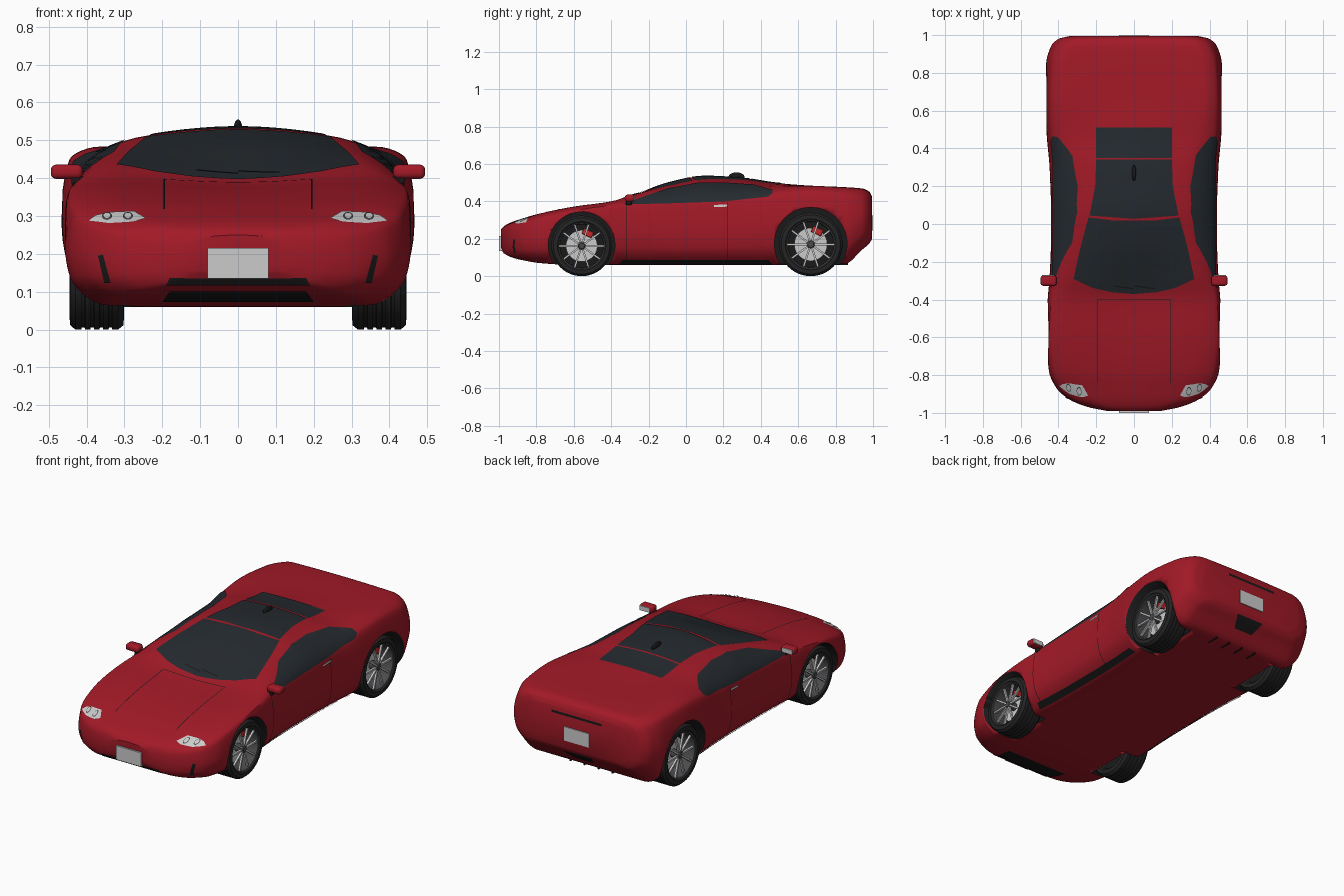
import bpy, bmesh, math
from mathutils import Vector, Matrix
from mathutils.bvhtree import BVHTree

if "Cube" in bpy.data.objects:
    bpy.data.objects.remove(bpy.data.objects["Cube"])


def material(name, r, g, b):
    m = bpy.data.materials.new(name)
    m.diffuse_color = (r, g, b, 1)
    m.use_nodes = True
    m.node_tree.nodes["Principled BSDF"].inputs["Base Color"].default_value = m.diffuse_color
    return m


RED = material("red_paint", .36, .010, .020)
GLASS = material("dark_glass", .018, .023, .028)
BLACK = material("black_trim", .010, .010, .011)
TYRE = material("tyre_rubber", .018, .018, .019)
SILVER = material("silver", .55, .55, .55)
LIGHT = material("plate_white", .62, .62, .60)
DARK = material("dark_metal", .07, .07, .075)
CALIPER = material("caliper_red", .55, .02, .02)


def finish(name, bm, *mats, angle=35):
    me = bpy.data.meshes.new(name)
    bm.to_mesh(me)
    bm.free()
    ob = bpy.data.objects.new(name, me)
    bpy.context.collection.objects.link(ob)
    for m in mats:
        me.materials.append(m)
    bpy.ops.object.select_all(action='DESELECT')
    ob.select_set(True)
    bpy.context.view_layer.objects.active = ob
    bpy.ops.object.shade_smooth_by_angle(angle=math.radians(angle))
    return ob


def curve(xs, ys, x):
    """Monotone cubic interpolation."""
    n = len(xs)
    s = [(ys[i + 1] - ys[i]) / max(xs[i + 1] - xs[i], 1e-9) for i in range(n - 1)]
    d = [s[0]] + [2 * a * b / (a + b) if a * b > 0 else 0 for a, b in zip(s, s[1:])] + [s[-1]]
    i = max(k for k in range(n - 1) if k == 0 or xs[k] <= x)
    h = xs[i + 1] - xs[i]
    t = (x - xs[i]) / max(h, 1e-9)
    return ((1 + 2 * t) * (1 - t) ** 2 * ys[i] + t * (1 - t) ** 2 * h * d[i]
            + t * t * (3 - 2 * t) * ys[i + 1] + t * t * (t - 1) * h * d[i + 1])


# Body stations: y, bottom z, half width, shoulder x/z, roof edge x/z, centre z
ST = [(-.99, .155, .14, .12, .225, .08, .245, .25),
      (-.97, .12, .24, .22, .235, .14, .265, .27),
      (-.93, .10, .34, .32, .255, .20, .285, .29),
      (-.87, .085, .41, .39, .278, .25, .305, .31),
      (-.78, .07, .45, .43, .31, .30, .335, .335),
      (-.60, .06, .465, .448, .35, .33, .372, .365),
      (-.40, .06, .457, .44, .378, .33, .40, .387),
      (-.28, .06, .447, .43, .385, .32, .437, .43),
      (-.10, .06, .44, .43, .387, .29, .477, .498),
      (.10, .06, .44, .43, .392, .27, .507, .535),
      (.30, .06, .447, .43, .407, .28, .502, .525),
      (.47, .06, .462, .44, .435, .34, .480, .50),
      (.65, .06, .47, .445, .45, .37, .483, .485),
      (.85, .065, .465, .435, .44, .36, .474, .476),
      (.94, .14, .44, .405, .43, .33, .466, .469),
      (.98, .175, .40, .37, .41, .30, .447, .452),
      (.995, .20, .34, .32, .385, .26, .42, .425)]
COLS = list(zip(*ST))


def section(y):
    zb, w, xs, zs, xr, zr, zt = (curve(COLS[0], c, y) for c in COLS[1:])
    p = [(-.75 * w, zb), (0, zb), (.75 * w, zb), (.965 * w, zb + .25 * (zs - zb)),
         (w, zb + .55 * (zs - zb)), (xs, zs), (xr, zr), (0, zt), (-xr, zr)]
    t = [0]
    for a, b in zip(p, p[1:]):
        t.append(t[-1] + math.dist(a, b))
    half = []
    for i in range(1, 7):
        for k in range(6):
            u = t[i] + (t[i + 1] - t[i]) * k / 6
            half.append((curve(t, [q[0] for q in p], u), curve(t, [q[1] for q in p], u)))
    half.append((0, zt))
    return [(x, y, z) for x, z in half] + [(-x, y, z) for x, z in half[-2:0:-1]]


# Lofted body shell
ys = [a + (b - a) * k / 5 for a, b in zip(COLS[0], COLS[0][1:]) for k in range(5)] + [.995]
bm = bmesh.new()
rings = [[bm.verts.new(c) for c in section(y)] for y in ys]
for a, b in zip(rings, rings[1:]):
    for i in range(len(a)):
        j = (i + 1) % len(a)
        bm.faces.new((a[i], a[j], b[j], b[i]))
bm.faces.new(rings[0])
bm.faces.new(rings[-1])
bmesh.ops.recalc_face_normals(bm, faces=bm.faces[:])
BVH = BVHTree.FromBMesh(bm)
body = finish("body", bm, RED, BLACK)

# Wheel arches cut into the shell
WHEELS = [("front", -.558, .162, .178), ("rear", .667, .17, .194)]
for end, wy, r, arch in WHEELS:
    for s in (1, -1):
        bm = bmesh.new()
        bmesh.ops.create_cone(bm, cap_ends=True, segments=64, radius1=arch, radius2=arch, depth=.32,
                              matrix=Matrix.Translation((s * .445, wy, r + .003)) @ Matrix.Rotation(math.pi / 2, 4, 'Y'))
        for f in bm.faces:
            f.material_index = 1
        cutter = finish("arch_cutter", bm, RED, BLACK)
        cutter.hide_render = True
        mod = body.modifiers.new("arch", 'BOOLEAN')
        mod.operation, mod.solver, mod.object = 'DIFFERENCE', 'EXACT', cutter
        bpy.context.view_layer.objects.active = body
        bpy.ops.object.modifier_apply(modifier=mod.name)
        bpy.data.objects.remove(cutter)


def patch(name, view, outline, mat, off=.003, mirror=False, step=.03):
    """Panel cut from an outline seen in one view and laid onto the body."""
    for s in ((1, -1) if mirror else (1,)):
        d = Vector({'side': (s, 0, 0), 'front': (0, -1, 0), 'back': (0, 1, 0), 'top': (0, 0, 1)}[view])
        bm = bmesh.new()
        place = {'side': lambda u, v: (0, u, v), 'top': lambda u, v: (s * u, v, 0)}.get(view, lambda u, v: (s * u, 0, v))
        face = bm.faces.new([bm.verts.new(place(*p)) for p in outline])
        face.normal_update()
        if face.normal.dot(d) < 0:
            face.normal_flip()
        for k in range(3):
            if abs(d[k]) > .5:
                continue
            c = [v.co[k] for v in bm.verts]
            no = Vector([float(i == k) for i in range(3)])
            for i in range(1, int((max(c) - min(c)) / step) + 1):
                bmesh.ops.bisect_plane(bm, geom=bm.verts[:] + bm.edges[:] + bm.faces[:],
                                       plane_co=no * (min(c) + i * step), plane_no=no)
        bmesh.ops.triangulate(bm, faces=[f for f in bm.faces if len(f.verts) > 4])
        for v in bm.verts:
            loc, n, *_ = BVH.ray_cast(v.co + d * 2, -d)
            if loc is None:
                loc, n, *_ = BVH.find_nearest(v.co + d)
            v.co = loc + n * off
        finish(name, bm, mat)


def line(name, view, a, b, w=.004, off=.002, mirror=False, mat=BLACK):
    a, b = Vector(a), Vector(b)
    n = Vector((-(b - a).y, (b - a).x)).normalized() * w / 2
    patch(name, view, [a - n, b - n, b + n, a + n], mat, off, mirror)


def box(name, c, size, mat, bevel=0, rot=Matrix()):
    bm = bmesh.new()
    bmesh.ops.create_cube(bm, size=1, matrix=Matrix.Translation(c) @ rot @ Matrix.Diagonal((*size, 1)))
    if bevel:
        bmesh.ops.bevel(bm, geom=bm.edges[:], offset=bevel, segments=4, profile=.5, affect='EDGES')
    return finish(name, bm, mat)


def oval(x, z, a, b, n=20):
    return [(x + a * math.cos(2 * math.pi * i / n), z + b * math.sin(2 * math.pi * i / n)) for i in range(n)]


# Glass
patch("windscreen", 'top', [(0, -.37), (.12, -.36), (.22, -.337), (.32, -.29), (.285, -.13), (.24, .035), (.12, .02),
      (-.12, .02), (-.24, .035), (-.285, -.13), (-.32, -.29), (-.22, -.337), (-.12, -.36)], GLASS)
patch("roof_panel", 'top', [(-.235, .045), (0, .028), (.235, .045), (.205, .2), (.2, .34), (-.2, .34), (-.205, .2)], GLASS)
patch("rear_window", 'top', [(-.2, .35), (.2, .35), (.2, .51), (-.2, .51)], GLASS)
patch("side_window", 'side', [(-.34, .383), (-.1, .388), (.2, .398), (.44, .425), (.465, .445), (.46, .462), (.36, .488),
      (.2, .499), (.06, .497), (-.1, .467), (-.22, .425)], GLASS, mirror=True, step=.02)

# Headlights with round lamps
patch("headlight", 'front', [(.243, .292), (.275, .283), (.34, .279), (.395, .286), (.375, .300), (.34, .308), (.275, .311)],
      LIGHT, mirror=True, step=.01)
for lx in (.29, .345):
    patch("lamp_ring", 'front', oval(lx, .296, .013, .010), DARK, .005, True)
    patch("lamp", 'front', oval(lx, .296, .010, .0075), SILVER, .007, True)

# Grilles and vents
patch("lower_grille", 'front', [(-.2, .076), (.2, .076), (.18, .103), (-.18, .103)], BLACK, step=.01)
patch("upper_grille", 'front', [(-.19, .119), (.19, .119), (.18, .137), (-.18, .137)], BLACK, step=.01)
patch("corner_vent", 'front', [(.335, .125), (.352, .125), (.368, .195), (.355, .198)], BLACK, mirror=True)
patch("rear_slot", 'back', [(-.16, .388), (.16, .388), (.16, .402), (-.16, .402)], BLACK)
patch("rear_vent", 'back', [(-.06, .125), (.06, .125), (.09, .18), (-.09, .18)], BLACK, step=.02)
patch("sill_strip", 'side', [(-.36, .068), (.46, .068), (.44, .09), (-.34, .09)], BLACK, .005, True)

# Panel gaps
line("door_front_gap", 'side', (-.32, .09), (-.32, .38), mirror=True)
line("door_rear_gap", 'side', (.22, .09), (.22, .395), mirror=True)
line("bonnet_side_gap", 'top', (.195, -.84), (.195, -.40), mirror=True)
line("bonnet_rear_gap", 'top', (-.195, -.40), (.195, -.40))
line("door_handle", 'side', (.15, .374), (.22, .377), .012, .006, True, SILVER)
line("wiper", 'top', (-.11, -.325), (.0, -.34), .007, .008)
line("wiper", 'top', (.0, -.325), (.11, -.34), .007, .008)

# Plates, rear fins and roof aerial
box("front_plate", (0, -.992, .175), (.16, .016, .08), LIGHT)
box("rear_plate", (0, .994, .285), (.16, .012, .08), LIGHT)
for x in (-.135, -.045, .045, .135):
    box("diffuser_fin", (x, .83, .08), (.008, .07, .04), BLACK)
bm = bmesh.new()
bmesh.ops.create_uvsphere(bm, u_segments=20, v_segments=12, radius=1,
                          matrix=Matrix.Translation((0, .27, .532)) @ Matrix.Diagonal((.011, .042, .023, 1)))
finish("roof_aerial", bm, BLACK)

# Door mirrors
for s in (1, -1):
    box("mirror_housing", (s * .452, -.30, .417), (.085, .055, .038), RED, .015)
    box("mirror_stem", (s * .425, -.305, .395), (.03, .03, .03), BLACK, .006)
    box("mirror_glass", (s * .455, -.273, .417), (.065, .006, .026), SILVER)


def lathe(name, profile, mat, c, s, n=48, closed=False):
    bm = bmesh.new()
    loops = [[bm.verts.new((c[0] + s * x, c[1] + r * math.cos(2 * math.pi * i / n), c[2] + r * math.sin(2 * math.pi * i / n)))
              for i in range(n)] for r, x in profile]
    for a, b in zip(loops, loops[1:] + (loops[:1] if closed else [])):
        for i in range(n):
            bm.faces.new((a[i], a[(i + 1) % n], b[(i + 1) % n], b[i]))
    if not closed:
        bm.faces.new(loops[0])
        bm.faces.new(loops[-1])
    bmesh.ops.recalc_face_normals(bm, faces=bm.faces[:])
    finish(name, bm, mat)


# Wheels: grooved tyre, rim, brake, ten spokes and hub
for end, wy, R, arch in WHEELS:
    tread = [p for x in (.036, .012, -.012, -.036) for p in ((R, x + .005), (R * .965, x + .004), (R * .965, x - .004), (R, x - .005))]
    tyre = [(.73 * R, .062), (.80 * R, .072), (.93 * R, .070), (R, .056)] + tread + [(R, -.056), (.93 * R, -.070), (.8 * R, -.072), (.73 * R, -.062)]
    for s in (1, -1):
        c = Vector((s * .373, wy, R))
        lathe(end + "_tyre", tyre, TYRE, c, s, closed=True)
        lathe(end + "_rim", [(.77 * R, .060), (.77 * R, .066), (.73 * R, .064), (.71 * R, .02), (.71 * R, -.05), (.77 * R, -.05)], DARK, c, s, closed=True)
        lathe(end + "_wheel_back", [(.72 * R, -.03), (.72 * R, -.02)], BLACK, c, s)
        lathe(end + "_brake_disc", [(.52 * R, -.01), (.52 * R, .012)], SILVER, c, s)
        lathe(end + "_hub", [(.14 * R, -.01), (.14 * R, .056), (.09 * R, .062)], DARK, c, s, 20)
        box(end + "_caliper", c + Vector((s * .012, .2 * R, .42 * R)), (.03, .35 * R, .2 * R), CALIPER, .004,
            Matrix.Rotation(math.radians(-25), 4, 'X'))
        for i in range(10):
            rot = Matrix.Rotation(2 * math.pi * (i + .5) / 10, 4, 'X')
            box(end + "_spoke", c + Vector((s * .052, 0, 0)) + rot @ Vector((0, 0, .42 * R)), (.012, .06 * R, .66 * R), SILVER, 0, rot)
